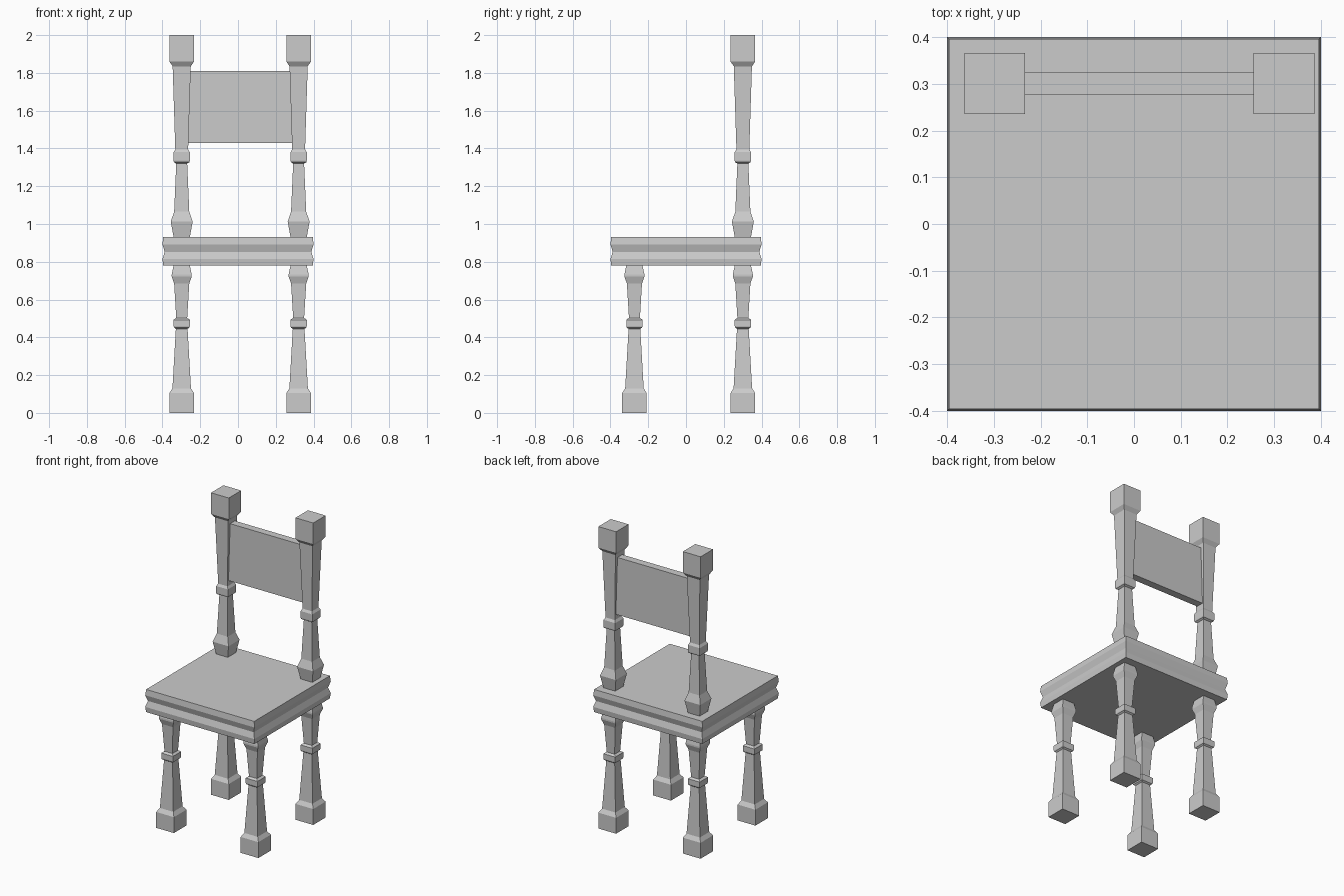
import bpy, bmesh

if "Cube" in bpy.data.objects:
    bpy.data.objects.remove(bpy.data.objects["Cube"])


def finish(bm, name):
    bmesh.ops.recalc_face_normals(bm, faces=bm.faces)
    mesh = bpy.data.meshes.new(name)
    bm.to_mesh(mesh)
    bm.free()
    obj = bpy.data.objects.new(name, mesh)
    bpy.context.collection.objects.link(obj)
    return obj


def square_turning(name, x, y, profile):
    """Stack square rings from (half width, height) pairs and cap both ends."""
    bm = bmesh.new()
    rings = [[bm.verts.new((x + sx * r, y + sy * r, z))
              for sx, sy in ((-1, -1), (1, -1), (1, 1), (-1, 1))]
             for r, z in profile]
    for a, b in zip(rings, rings[1:]):
        for i in range(4):
            j = (i + 1) % 4
            bm.faces.new((a[i], a[j], b[j], b[i]))
    bm.faces.new(rings[0][::-1])
    bm.faces.new(rings[-1])
    return finish(bm, name)


LEG = [(0.065, 0), (0.065, 0.105), (0.049, 0.13), (0.031, 0.445),
       (0.041, 0.452), (0.043, 0.46), (0.043, 0.493), (0.029, 0.503),
       (0.040, 0.685), (0.053, 0.722), (0.053, 0.732), (0.041, 0.79)]
POST = [(0.041, 0.92), (0.058, 1.013), (0.040, 1.065), (0.029, 1.32),
        (0.041, 1.327), (0.043, 1.335), (0.043, 1.38), (0.034, 1.395),
        (0.048, 1.835), (0.065, 1.86), (0.065, 2.0)]
SEAT = [(0.396, 0.78), (0.4, 0.815), (0.388, 0.853), (0.4, 0.892), (0.396, 0.93)]

# Seat with a grooved edge
square_turning("seat", 0, 0, SEAT)

# Legs and back posts
for side, x in (("left", -0.298), ("right", 0.321)):
    square_turning("front_leg_" + side, x, -0.273, LEG)
    square_turning("back_leg_" + side, x, 0.301, LEG)
    square_turning("back_post_" + side, x, 0.301, POST)

# Backrest panel, let into the posts
bpy.ops.mesh.primitive_cube_add(size=1, location=(0.0115, 0.301, 1.62))
panel = bpy.context.object
panel.name = "backrest_panel"
panel.scale = (0.57, 0.05, 0.38)
